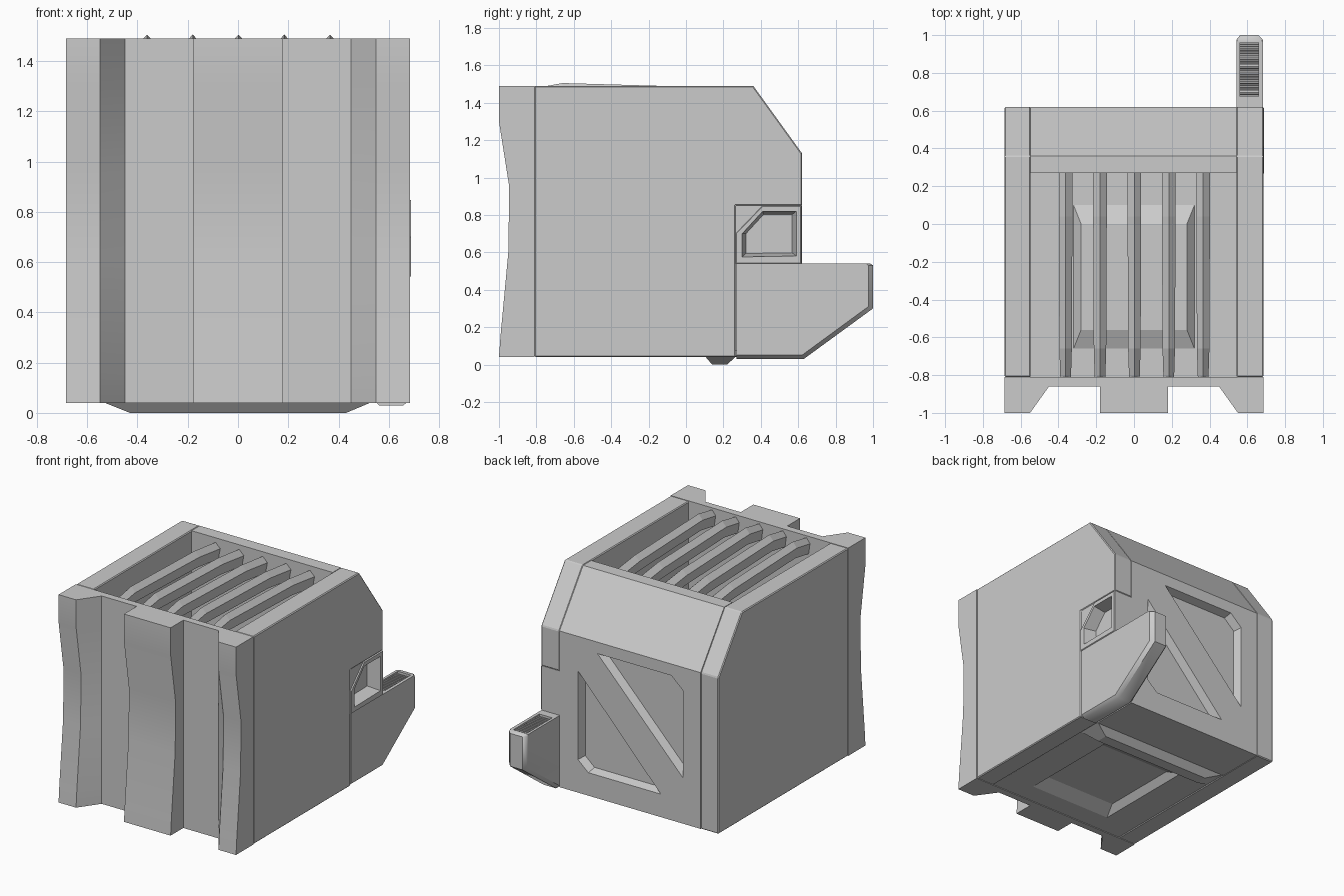
import bpy, bmesh, math

if "Cube" in bpy.data.objects:
    bpy.data.objects.remove(bpy.data.objects["Cube"])


def loft(name, rings, bevel=0.0):
    """Skin a list of equal-length point loops and cap both ends."""
    bm = bmesh.new()
    loops = [[bm.verts.new(p) for p in r] for r in rings]
    n = len(rings[0])
    for a, b in zip(loops, loops[1:]):
        for i in range(n):
            j = (i + 1) % n
            bm.faces.new((a[i], a[j], b[j], b[i]))
    bm.faces.new(loops[0])
    bm.faces.new(loops[-1])
    bmesh.ops.recalc_face_normals(bm, faces=bm.faces[:])
    if bevel:
        bmesh.ops.bevel(bm, geom=bm.edges[:], offset=bevel, segments=1, affect='EDGES')
    me = bpy.data.meshes.new(name)
    bm.to_mesh(me)
    bm.free()
    ob = bpy.data.objects.new(name, me)
    bpy.context.collection.objects.link(ob)
    return ob


def side_ring(x, pts):
    return [(x, y, z) for y, z in pts]


def back_ring(y, pts):
    return [(x, y, z) for x, z in pts]


def rect(x0, x1, y0, y1, z):
    return [(x0, y0, z), (x1, y0, z), (x1, y1, z), (x0, y1, z)]


def shrink(pts, f):
    cx = sum(p[0] for p in pts) / len(pts)
    cz = sum(p[1] for p in pts) / len(pts)
    return [(cx + (a - cx) * f, cz + (b - cz) * f) for a, b in pts]


def cut(ob, cutters):
    """Subtract cutters, bake the result and remove them."""
    for c in cutters:
        m = ob.modifiers.new("cut", 'BOOLEAN')
        m.operation, m.solver, m.object = 'DIFFERENCE', 'EXACT', c
    bpy.context.view_layer.update()
    dg = bpy.context.evaluated_depsgraph_get()
    me = bpy.data.meshes.new_from_object(ob.evaluated_get(dg))
    ob.modifiers.clear()
    ob.data = me
    for c in cutters:
        bpy.data.objects.remove(c)


def smooth(ob, angle=30):
    bpy.ops.object.select_all(action='DESELECT')
    ob.select_set(True)
    bpy.context.view_layer.objects.active = ob
    bpy.ops.object.shade_smooth_by_angle(angle=math.radians(angle))


# Side walls; the right one is notched for the handle and spout
wall = [(-.81, .04), (.62, .04), (.62, 1.13), (.36, 1.49), (-.81, 1.49)]
notched = [(-.81, .04), (.265, .04), (.265, .85), (.62, .85)] + wall[2:]
loft("left_wall", [side_ring(x, wall) for x in (-.685, -.547)], .006)
loft("right_wall", [side_ring(x, notched) for x in (.542, .685)], .006)

# Back panel with two recessed triangles and a diagonal brace between them
back_profile = [(.27, .04), (.62, .04), (.62, 1.13), (.36, 1.488), (.27, 1.488)]
back = loft("back_panel", [side_ring(x, back_profile) for x in (-.547, .542)])
tri_low = [(.40, .89), (.40, .27), (.32, .20), (-.24, .20)]
tri_high = [(.25, 1.05), (-.32, 1.05), (-.41, .97), (-.41, .36)]
cut(back, [loft("cutter", [back_ring(.565, shrink(t, .9)), back_ring(.621, t),
                           back_ring(.66, t)]) for t in (tri_low, tri_high)])

# Waisted front: two corner pillars, sloped flanks and a centre block
rings = []
for z, f in ((.04, -1), (.15, -.992), (.6, -.95), (.95, -.945), (1.3, -1), (1.49, -1)):
    half = [(.18, f), (.18, -.86), (.45, -.86), (.55, f), (.685, f), (.685, -.81)]
    rings.append([(x, y, z) for x, y in half] + [(-x, y, z) for x, y in reversed(half)])
smooth(loft("front_panel", rings))

# Floor with a pressed, raised centre
loft("floor", [rect(-.28, .28, -.56, 0, .09), rect(-.32, .32, -.66, .10, .045),
               rect(-.547, .542, -.81, .27, .045), rect(-.547, .542, -.81, .27, .075),
               rect(-.32, .32, -.66, .10, .075), rect(-.28, .28, -.56, 0, .12)])

# Ridge under the floor
loft("floor_ridge", [rect(-.43, .43, .14, .22, 0), rect(-.545, .54, .10, .27, .046)])

# Five ridged top bars
for i in range(5):
    cx = (i - 2) * .182 + .002
    rings = []
    for y, top, w in ((-.82, 1.475, .028), (-.66, 1.505, .033), (.04, 1.485, .036), (.28, 1.455, .036)):
        sec = [(0, 0), (w, -.035), (w * .6, -.11), (-w * .6, -.11), (-w, -.035)]
        rings.append([(cx + a, y, top + b) for a, b in sec])
    loft(f"top_bar_{i + 1}", rings)

# Handle housing with an angled recess
outer = [(.265, .54), (.618, .54), (.618, .85), (.41, .85), (.265, .70)]
inner = [(.30, .575), (.59, .58), (.59, .82), (.41, .82), (.30, .70)]
loft_gap = [(.265, .70), (.41, .85), (.265, .85)]
housing = loft("handle_housing", [side_ring(.542, outer), side_ring(.682, outer),
                                  side_ring(.688, shrink(outer, .975))])
cut(housing, [loft("cutter", [side_ring(.60, shrink(inner, .85)), side_ring(.69, inner),
                              side_ring(.72, inner)])])
loft("housing_corner", [side_ring(x, loft_gap) for x in (.542, .68)])

# Spout, chamfered along its underside
spout = [(.27, .03), (.63, .03), (1.0, .30), (1.0, .53), (.985, .54), (.27, .54)]
edge = [(.27, .05), (.62, .05), (.975, .31), (.975, .53), (.965, .54), (.27, .54)]
horn = loft("spout", [side_ring(.542, edge), side_ring(.562, spout),
                      side_ring(.658, spout), side_ring(.682, edge)])
cut(horn, [loft("cutter", [rect(.56, .66, .675, .96, z) for z in (.505, .6)])])
smooth(horn, 40)

# Louvres in the top of the spout
for i in range(14):
    y = .69 + i * .0197
    loft(f"spout_louvre_{i + 1}", [side_ring(x, [(y - .007, .50), (y + .007, .50),
                                                 (y + .003, .53), (y - .005, .53)])
                                   for x in (.558, .662)])
